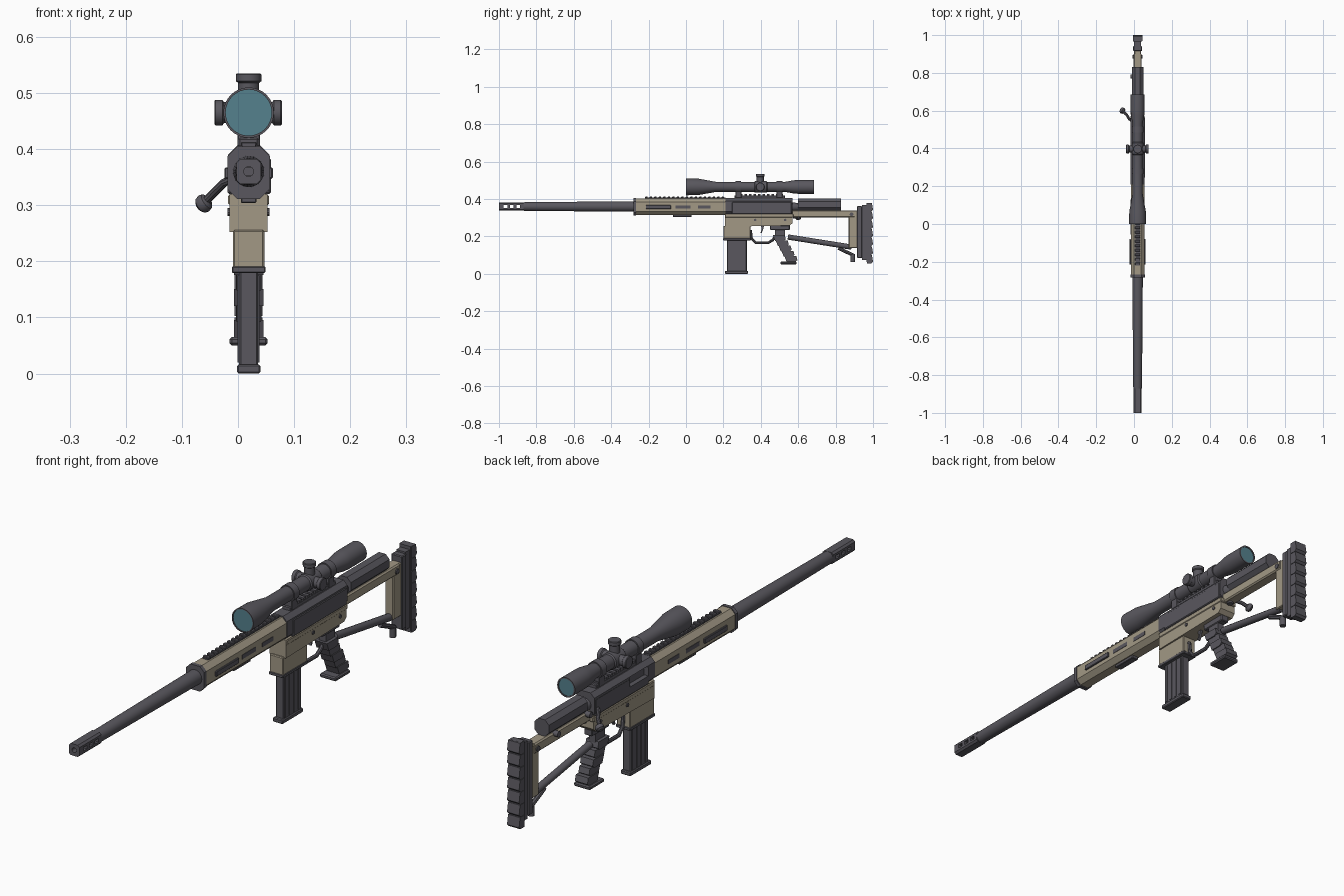
import bpy, bmesh, math
from mathutils import Vector

if "Cube" in bpy.data.objects:
    bpy.data.objects.remove(bpy.data.objects["Cube"])

CX = 0.019  # centre line of the body; the bolt handle sticks out to one side


def material(name, rgb):
    m = bpy.data.materials.new(name)
    m.diffuse_color = (*rgb, 1)
    m.use_nodes = True
    m.node_tree.nodes["Principled BSDF"].inputs["Base Color"].default_value = m.diffuse_color
    return m


DARK = material("dark grey metal", (0.10, 0.096, 0.112))
TAN = material("tan chassis", (0.36, 0.315, 0.235))
GLASS = material("teal glass", (0.09, 0.22, 0.27))


def finish(bm, name, mat, smooth=False):
    bmesh.ops.recalc_face_normals(bm, faces=bm.faces[:])
    if smooth:
        for f in bm.faces:
            f.smooth = True
        for e in bm.edges:
            e.smooth = len(e.link_faces) == 2 and e.calc_face_angle(0) < 0.6
    me = bpy.data.meshes.new(name)
    bm.to_mesh(me)
    bm.free()
    me.materials.append(mat)
    ob = bpy.data.objects.new(name, me)
    bpy.context.collection.objects.link(ob)
    return ob


def skin(name, rings, mat, smooth=False):
    """Join rings of points into a closed, capped surface."""
    bm = bmesh.new()
    vs = [[bm.verts.new(p) for p in r] for r in rings]
    n = len(vs[0])
    for a, b in zip(vs, vs[1:]):
        for i in range(n):
            j = (i + 1) % n
            bm.faces.new((a[i], a[j], b[j], b[i]))
    bm.faces.new(vs[0][::-1])
    bm.faces.new(vs[-1])
    return finish(bm, name, mat, smooth)


def box(name, y0, y1, z0, z1, hw, mat, bevel=0.0, x=CX):
    bm = bmesh.new()
    bmesh.ops.create_cube(bm, size=1)
    for v in bm.verts:
        v.co = (x + v.co.x * 2 * hw, (y0 + y1) / 2 + v.co.y * (y1 - y0),
                (z0 + z1) / 2 + v.co.z * (z1 - z0))
    if bevel:
        bmesh.ops.bevel(bm, geom=bm.edges[:], offset=bevel, segments=1, affect='EDGES')
    return finish(bm, name, mat)


def octagon(name, y0, y1, z0, z1, hw, c, mat):
    """Chamfered bar running along y."""
    s = [(-hw, z0 + c), (-hw + c, z0), (hw - c, z0), (hw, z0 + c),
         (hw, z1 - c), (hw - c, z1), (-hw + c, z1), (-hw, z1 - c)]
    return skin(name, [[(CX + x, y, z) for x, z in s] for y in (y0, y1)], mat)


def side_profile(name, pts, hw, mat):
    """Outline of (y, z) points, extruded across x."""
    return skin(name, [[(CX + s * hw, y, z) for y, z in pts] for s in (-1, 1)], mat)


def lathe(name, centre, axis, prof, mat, n=28):
    """Turned part: prof holds (distance along axis, radius)."""
    c, d = Vector(centre), Vector(axis).normalized()
    u = d.orthogonal().normalized()
    w = d.cross(u)
    ang = [2 * math.pi * i / n for i in range(n)]
    return skin(name, [[c + d * t + (u * math.cos(a) + w * math.sin(a)) * r for a in ang]
                       for t, r in prof], mat, True)


def tube(name, pts, r, mat, n=10):
    pts = [Vector(p) for p in pts]
    rings = []
    for i, p in enumerate(pts):
        d = (pts[min(i + 1, len(pts) - 1)] - pts[max(i - 1, 0)]).normalized()
        u = d.cross(Vector((0.3, 0.1, 1) if abs(d.z) < 0.8 else (1, 0, 0))).normalized()
        u = d.cross(Vector((1, 0, 0))).normalized() if abs(d.x) < 0.5 else u
        w = d.cross(u)
        rings.append([p + (u * math.cos(k * 2 * math.pi / n) + w * math.sin(k * 2 * math.pi / n)) * r
                      for k in range(n)])
    return skin(name, rings, mat, True)


def cut(ob, cutter):
    m = ob.modifiers.new("cut", 'BOOLEAN')
    m.operation = 'DIFFERENCE'
    m.solver = 'EXACT'
    m.object = cutter
    cutter.hide_render = True
    cutter.hide_viewport = True


Y, Z, X = (0, 1, 0), (0, 0, 1), (1, 0, 0)

# barrel and muzzle brake
lathe("barrel", (CX, 0, 0.36), Y, [(-0.88, 0.021), (-0.86, 0.0235), (-0.27, 0.028)], DARK)
brake = octagon("muzzle_brake", -1, -0.87, 0.338, 0.382, 0.022, 0.007, DARK)
for i in range(3):
    y = -0.975 + i * 0.034
    cut(brake, box("vent_cutter", y, y + 0.02, 0.353, 0.367, 0.05, DARK))
cut(brake, lathe("bore_cutter", (CX, 0, 0.36), Y, [(-1.02, 0.009), (-0.9, 0.009)], DARK, 12))

# handguard with front cap, slots and rails
octagon("handguard", -0.27, 0.235, 0.315, 0.403, 0.036, 0.018, TAN)
octagon("handguard_cap", -0.282, -0.268, 0.311, 0.405, 0.038, 0.018, DARK)
for s in (-1, 1):
    box("side_rail", -0.215, -0.08, 0.347, 0.367, 0.004, DARK, 0.002, CX + s * 0.039)
    for y0, y1 in ((-0.055, 0.025), (0.065, 0.13)):
        box("handguard_slot", y0, y1, 0.35, 0.366, 0.002, DARK, 0, CX + s * 0.0355)
box("top_rail", -0.22, 0.21, 0.40, 0.407, 0.012, DARK)
for i in range(18):
    y = -0.218 + i * 0.024
    box("rail_tooth", y, y + 0.013, 0.405, 0.413, 0.014, DARK, 0.002)
box("bottom_rail", -0.07, 0.03, 0.304, 0.318, 0.014, DARK, 0.002)

# receiver with ejection port
rec = octagon("receiver", 0.21, 0.57, 0.316, 0.406, 0.037, 0.016, DARK)
cut(rec, box("port_cutter", 0.25, 0.36, 0.352, 0.39, 0.02, DARK, 0, CX - 0.04))
box("receiver_side_plate", 0.245, 0.565, 0.32, 0.384, 0.0385, DARK, 0.003, CX + 0.001)
cut(bpy.data.objects["receiver_side_plate"], bpy.data.objects["port_cutter"])
lathe("bolt_shroud", (CX, 0, 0.358), Y, [(0.56, 0.024), (0.6, 0.021), (0.61, 0.015)], DARK, 16)

# bolt handle
tube("bolt_handle", [(-0.008, 0.545, 0.348), (-0.025, 0.555, 0.34), (-0.04, 0.58, 0.325),
                     (-0.06, 0.598, 0.305)], 0.0075, DARK)
lathe("bolt_knob", (-0.061, 0.6, 0.303), (-1, 0.5, -0.7),
      [(-0.012, 0.008), (-0.007, 0.015), (0, 0.017), (0.007, 0.015), (0.012, 0.008)], DARK, 16)

# lower chassis, magazine well and magazine
side_profile("lower_chassis", [(0.208, 0.32), (0.57, 0.32), (0.57, 0.272), (0.555, 0.258),
                               (0.208, 0.252)], 0.034, TAN)
box("chassis_ledge", 0.208, 0.575, 0.30, 0.319, 0.0365, TAN, 0.003)
for s in (-1, 1):
    for y in (0.37, 0.53):
        lathe("chassis_screw", (CX, y, 0.288), (s, 0, 0), [(0.03, 0.007), (0.0375, 0.007)], DARK, 10)
box("magazine_well", 0.2, 0.345, 0.188, 0.256, 0.028, TAN, 0.003)
box("magazine_well_lip", 0.198, 0.347, 0.179, 0.191, 0.030, DARK, 0.002)
box("magazine", 0.22, 0.325, 0.008, 0.185, 0.017, DARK, 0.003)
for s in (-1, 1):
    for i in range(4):
        y = 0.226 + i * 0.026
        box("magazine_rib", y, y + 0.014, 0.02, 0.175, 0.0025, DARK, 0, CX + s * 0.017)
box("magazine_base", 0.208, 0.332, 0, 0.016, 0.021, DARK, 0.003)

# trigger and guard
tube("trigger_guard", [(CX, y, z) for y, z in ((0.345, 0.235), (0.35, 0.19), (0.372, 0.166),
                       (0.44, 0.166), (0.462, 0.18), (0.48, 0.2))], 0.0075, DARK, 8)
side_profile("trigger", [(0.40, 0.26), (0.418, 0.26), (0.413, 0.24), (0.405, 0.218),
                         (0.398, 0.22), (0.405, 0.24)], 0.005, DARK)

# stepped pistol grip
box("grip_mount", 0.45, 0.555, 0.234, 0.26, 0.017, DARK, 0.003)
box("grip_neck", 0.475, 0.53, 0.2, 0.24, 0.014, DARK)
for i in range(5):
    y, z = 0.464 + i * 0.0155, 0.207 - i * 0.028
    side_profile("grip_step", [(y, z), (y + 0.064, z), (y + 0.07, z - 0.022), (y + 0.058, z - 0.031),
                               (y + 0.012, z - 0.031)], 0.026 - 0.004 * (i % 2), DARK)
box("grip_base", 0.505, 0.592, 0.05, 0.065, 0.034, DARK, 0.004)

# stock frame
octagon("stock_tube", 0.56, 0.9, 0.302, 0.34, 0.022, 0.005, TAN)
box("stock_upright", 0.87, 0.918, 0.138, 0.338, 0.018, TAN, 0.003)
lathe("stock_pin", (CX, 0.885, 0.318), X, [(-0.026, 0.01), (0.026, 0.01)], DARK, 14)
octagon("cheek_rest", 0.6, 0.83, 0.34, 0.402, 0.03, 0.016, DARK)
for y in (0.59, 0.78):
    lathe("cheek_knob", (CX, y, 0.335), X, [(-0.038, 0.011), (-0.012, 0.011)], DARK, 14)
lathe("hinge_pin", (CX, 0.585, 0.335), Z, [(-0.04, 0.012), (0.04, 0.012)], DARK, 12)
tube("lower_strut", [(CX, 0.545, 0.197), (CX, 0.885, 0.143)], 0.014, DARK, 12)
tube("rear_support_arm", [(CX, 0.815, 0.137), (CX, 0.9, 0.097)], 0.009, DARK, 8)
lathe("rear_support_foot", (CX, 0.892, 0.064), Z, [(0, 0.012), (0.036, 0.012)], DARK, 14)

# butt plate and ridged pad
box("butt_plate", 0.915, 0.942, 0.085, 0.362, 0.023, DARK, 0.003)
box("butt_spacer", 0.94, 0.968, 0.075, 0.368, 0.019, DARK)
box("butt_pad_core", 0.965, 0.988, 0.062, 0.38, 0.023, DARK)
for i in range(7):
    z = 0.056 + i * 0.0466
    side_profile("butt_pad_ridge", [(0.968, z), (0.992, z), (1.0, z + 0.008), (0.994, z + 0.044),
                                    (0.968, z + 0.044)], 0.025, DARK)

# scope body, lenses and turrets
SZ = 0.465
scope = lathe("scope_body", (CX, 0, SZ), Y,
              [(0.006, 0.041), (0, 0.041), (0, 0.045), (0.065, 0.044), (0.16, 0.027), (0.53, 0.027),
               (0.575, 0.035), (0.6, 0.037), (0.685, 0.037), (0.685, 0.032), (0.679, 0.032)], DARK, 32)
lathe("front_lens", (CX, 0, SZ), Y, [(0.003, 0.0412), (0.008, 0.0412)], GLASS, 32)
lathe("rear_lens", (CX, 0, SZ), Y, [(0.677, 0.0322), (0.682, 0.0322)], GLASS, 32)
lathe("turret_collar", (CX, 0, SZ), Y, [(0.365, 0.027), (0.37, 0.031), (0.43, 0.031), (0.435, 0.027)], DARK)
for name, axis, end in (("top_turret", Z, 0.070), ("right_turret", X, 0.059), ("left_turret", (-1, 0, 0), 0.061)):
    lathe(name, (CX, 0.397, SZ), axis,
          [(0.01, 0.019), (end - 0.017, 0.019), (end - 0.014, 0.023), (end - 0.002, 0.023), (end, 0.021)], DARK, 20)

# scope mount and rings
box("scope_base", 0.26, 0.53, 0.402, 0.42, 0.018, DARK, 0.003)
for i in range(11):
    y = 0.264 + i * 0.024
    box("base_tooth", y, y + 0.014, 0.418, 0.426, 0.018, DARK)
for y in (0.28, 0.5):
    lathe("scope_ring", (CX, y, SZ), Y, [(-0.015, 0.031), (0.015, 0.031)], DARK)
    box("ring_foot", y - 0.016, y + 0.016, 0.405, 0.445, 0.02, DARK, 0.002)
